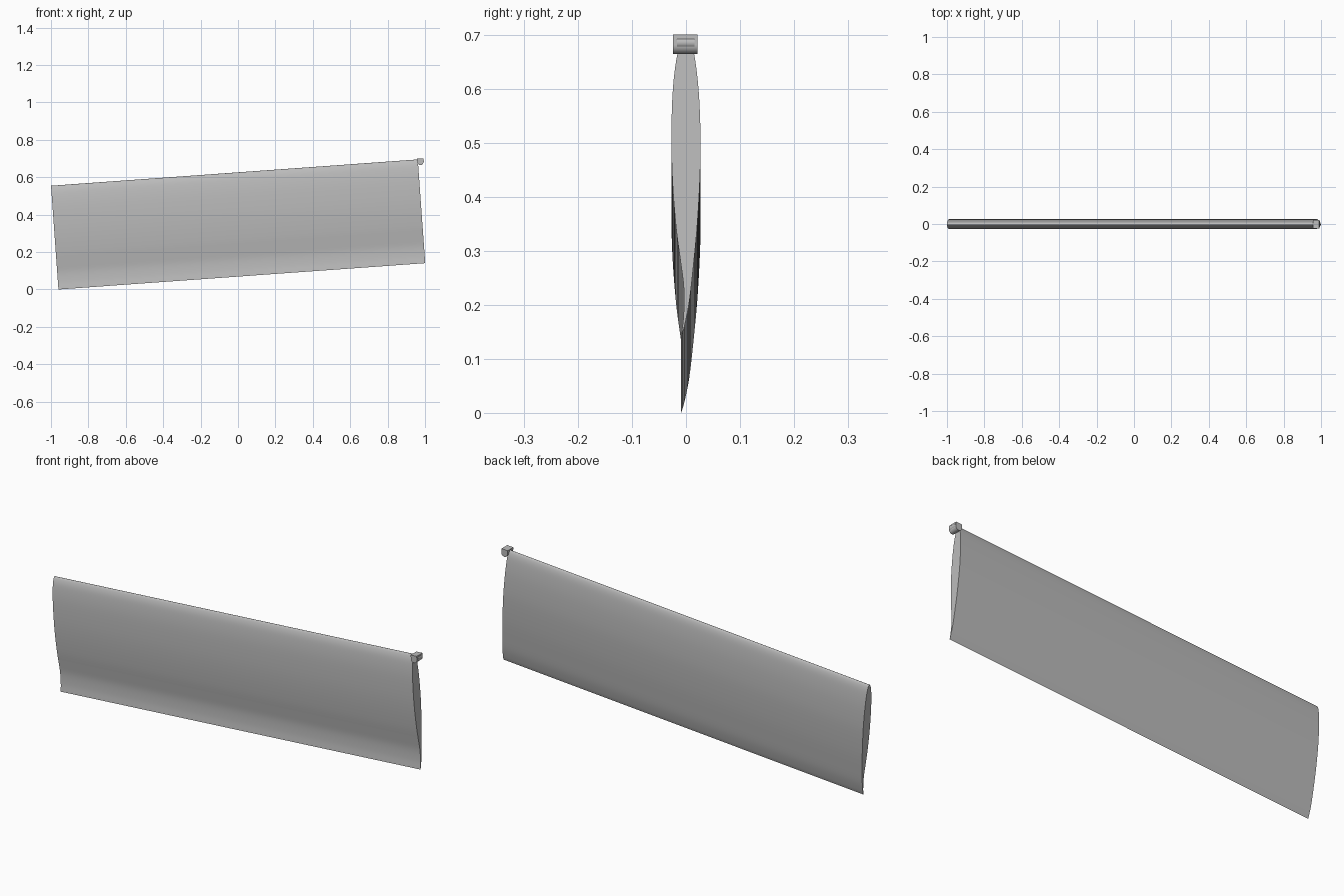
import bpy, bmesh, math
from mathutils import Matrix, Vector

if "Cube" in bpy.data.objects:
    bpy.data.objects.remove(bpy.data.objects["Cube"])

TILT = math.radians(4.1)
LENGTH = 1.966
# Local frame: x along the span, z along the chord, tilted about y
FRAME = Matrix.Translation((-0.96, 0, 0.0)) @ Matrix.Rotation(-TILT, 4, 'Y')

def material(name, v):
    m = bpy.data.materials.new(name)
    m.diffuse_color = (v, v, v, 1)
    m.use_nodes = True
    m.node_tree.nodes["Principled BSDF"].inputs["Base Color"].default_value = m.diffuse_color
    return m

grey = material("grey", 0.5)

def spline(pts, steps=5):
    """Catmull-Rom curve through the points."""
    p = [Vector(q) for q in pts]
    p = [2 * p[0] - p[1]] + p + [2 * p[-1] - p[-2]]
    out = []
    for i in range(1, len(p) - 2):
        a, b, c, d = p[i - 1:i + 3]
        for k in range(steps):
            t = k / steps
            out.append(0.5 * (2 * b + (c - a) * t + (2 * a - 5 * b + 4 * c - d) * t * t
                              + (3 * b - a - 3 * c + d) * t ** 3))
    return out + [p[-2]]

def prism(name, ring, offset):
    """Extrude a closed ring of local points along an offset."""
    bm = bmesh.new()
    a = [bm.verts.new(q) for q in ring]
    b = [bm.verts.new(Vector(q) + Vector(offset)) for q in ring]
    n = len(ring)
    for i in range(n):
        bm.faces.new((a[i], a[(i + 1) % n], b[(i + 1) % n], b[i]))
    bm.faces.new(a[::-1])
    bm.faces.new(b)
    bmesh.ops.recalc_face_normals(bm, faces=bm.faces)
    bm.transform(FRAME)
    me = bpy.data.meshes.new(name)
    bm.to_mesh(me)
    bm.free()
    ob = bpy.data.objects.new(name, me)
    bpy.context.collection.objects.link(ob)
    me.materials.append(grey)
    bpy.ops.object.select_all(action='DESELECT')
    ob.select_set(True)
    bpy.context.view_layer.objects.active = ob
    bpy.ops.object.shade_smooth_by_angle(angle=math.radians(35))
    return ob

# Wing blade: cambered section, thin trailing edge at the bottom
section = spline([(-0.009, 0), (-0.003, 0.02), (0.006, 0.065), (0.0135, 0.13), (0.021, 0.21),
                  (0.026, 0.30), (0.027, 0.37), (0.024, 0.45), (0.017, 0.515), (0.009, 0.546),
                  (0, 0.556), (-0.009, 0.546), (-0.018, 0.515), (-0.025, 0.45), (-0.027, 0.36),
                  (-0.0245, 0.28), (-0.018, 0.2), (-0.010, 0.14), (-0.004, 0.09),
                  (-0.0045, 0.04), (-0.009, 0)])[:-1]
prism("wing_blade", [(0, y, z) for y, z in section], (LENGTH, 0, 0))

# Hinge block at the upper end: square above, rounded below
cx, cz, r = LENGTH + 0.013, 0.541, 0.0165
arc = [(cx + r * math.cos(t), cz + r * math.sin(t))
       for t in (math.pi + math.pi * k / 12 for k in range(13))]
side = arc + [(cx + r, cz + 0.019), (cx - r, cz + 0.019)]
prism("hinge_block", [(x, -0.024, z) for x, z in side], (0, 0.045, 0))

# Small pin set into the outer face of the block
pin = [(cx + 0.012 + 0.007 * math.cos(t), cz + 0.004 + 0.009 * math.sin(t))
       for t in (2 * math.pi * k / 16 for k in range(16))]
prism("hinge_pin", [(x, -0.017, z) for x, z in pin], (0, 0.033, 0))
